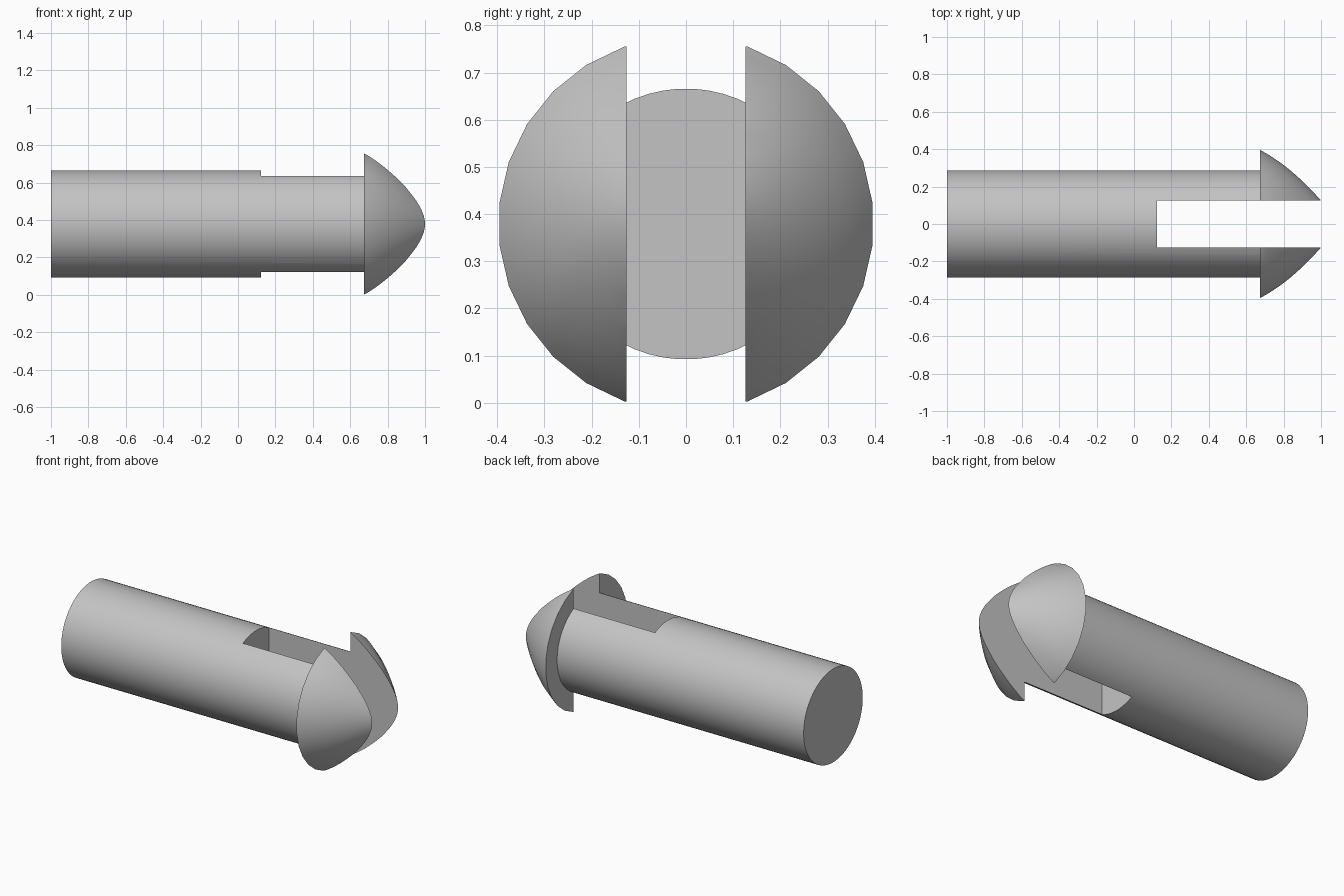
import bpy, bmesh, math

if "Cube" in bpy.data.objects:
    bpy.data.objects.remove(bpy.data.objects["Cube"])

AXIS_Z = 0.379
SLOT = 0.126          # half width of the slot
HEAD_X, TIP_X = 0.675, 1.0

grey = bpy.data.materials.new("light grey")
grey.diffuse_color = (0.55, 0.55, 0.55, 1)
grey.use_nodes = True
grey.node_tree.nodes["Principled BSDF"].inputs["Base Color"].default_value = grey.diffuse_color


def finish(bm, name):
    bmesh.ops.recalc_face_normals(bm, faces=bm.faces)
    mesh = bpy.data.meshes.new(name)
    bm.to_mesh(mesh)
    bm.free()
    mesh.materials.append(grey)
    obj = bpy.data.objects.new(name, mesh)
    bpy.context.collection.objects.link(obj)
    return obj


def lathe(name, profile, sides):
    """Solid of rings (x, radius) around the long axis, capped at both ends."""
    bm = bmesh.new()
    rings = []
    for x, r in profile:
        angles = [(i + 0.5) * math.tau / sides for i in range(sides)]
        rings.append([bm.verts.new((x, r * math.cos(a), AXIS_Z + r * math.sin(a))) for a in angles])
    for a, b in zip(rings, rings[1:]):
        for i in range(sides):
            j = (i + 1) % sides
            bm.faces.new((a[i], a[j], b[j], b[i]))
    bm.faces.new(rings[0])
    bm.faces.new(rings[-1])
    return finish(bm, name)


def box(name, lo, hi):
    bm = bmesh.new()
    bmesh.ops.create_cube(bm, size=1)
    for v in bm.verts:
        v.co = [hi[k] if v.co[k] > 0 else lo[k] for k in range(3)]
    return finish(bm, name)


def boolean(obj, tool, operation):
    mod = obj.modifiers.new(operation.lower(), 'BOOLEAN')
    mod.operation, mod.object, mod.solver = operation, tool, 'EXACT'
    bpy.context.view_layer.objects.active = obj
    bpy.ops.object.modifier_apply(modifier=mod.name)
    bpy.data.objects.remove(tool)


# Round shaft, running a little way into the head
pin = lathe("split_pin", [(-1, 0.287), (0.72, 0.287)], 56)

# Bulging pointed head
profile = []
for i in range(13):
    t = i / 10
    r = 0.398 - 0.272 * t + 0.1 * t * (1 - t)
    profile.append((HEAD_X + (TIP_X - HEAD_X) * t, max(r, 0.01)))
head = lathe("head", profile, 28)
boolean(pin, head, 'UNION')

# Slot that splits the front into two prongs
slot = box("slot_cutter", (0.122, -SLOT, -0.5), (1.5, SLOT, 1.5))
slot.hide_render = True
boolean(pin, slot, 'DIFFERENCE')

# Smooth the round surfaces, keep the cut edges sharp
bpy.ops.object.select_all(action='DESELECT')
pin.select_set(True)
bpy.context.view_layer.objects.active = pin
bpy.ops.object.shade_smooth_by_angle(angle=math.radians(30))
